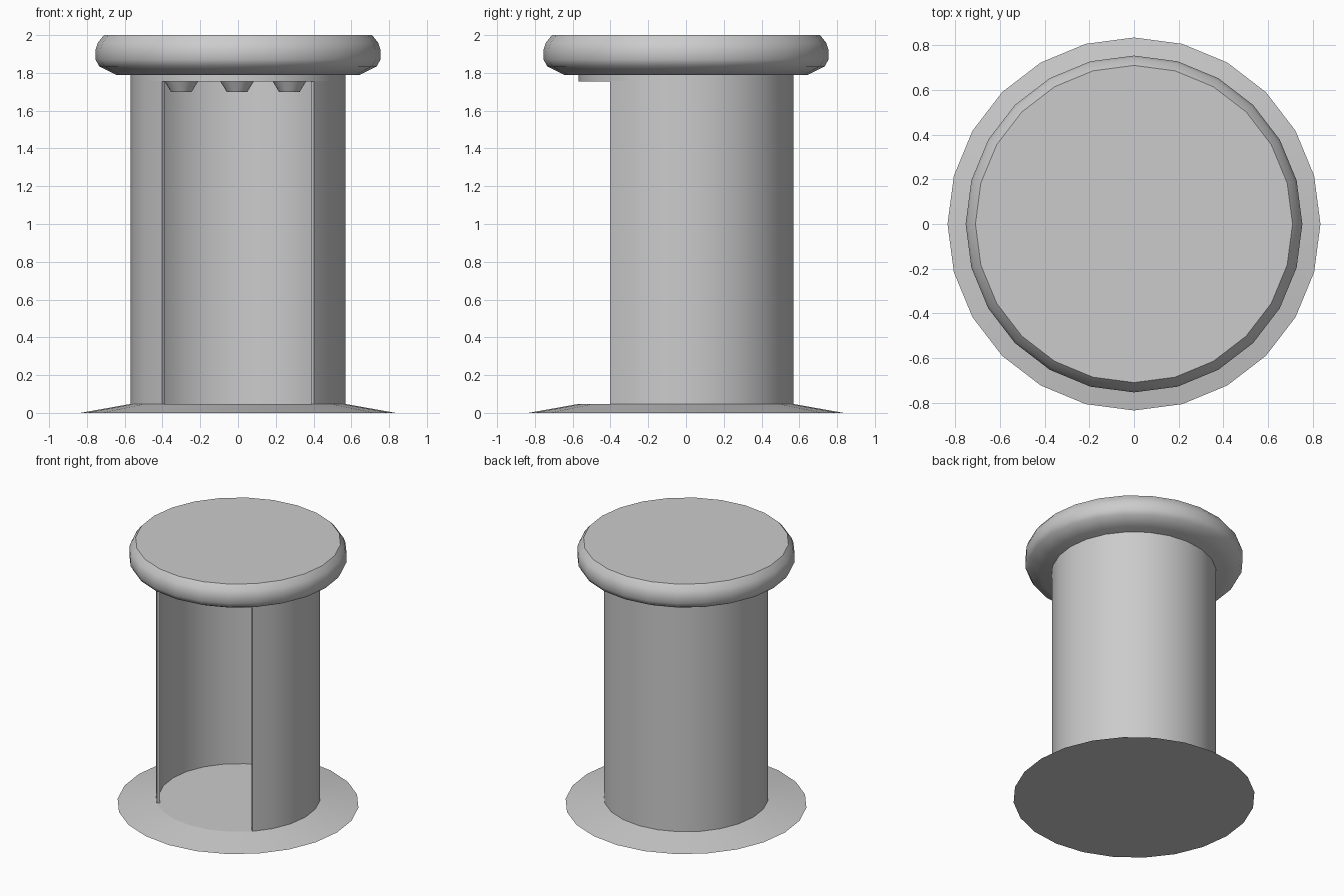
import bpy, bmesh
from math import cos, sin, radians

if "Cube" in bpy.data.objects:
    bpy.data.objects.remove(bpy.data.objects["Cube"])

SIDES = 24


def finish(name, bm, angle=40):
    bmesh.ops.recalc_face_normals(bm, faces=bm.faces)
    mesh = bpy.data.meshes.new(name)
    bm.to_mesh(mesh)
    bm.free()
    obj = bpy.data.objects.new(name, mesh)
    bpy.context.collection.objects.link(obj)
    bpy.ops.object.select_all(action='DESELECT')
    obj.select_set(True)
    bpy.context.view_layer.objects.active = obj
    bpy.ops.object.shade_smooth_by_angle(angle=radians(angle))
    return obj


def lathe(name, profile, center=(0, 0), sides=SIDES, angle=40):
    """Closed solid turned from (radius, height) pairs, capped at both ends."""
    bm = bmesh.new()
    rings = []
    for r, z in profile:
        rings.append([bm.verts.new((center[0] + r * cos(radians(360 * i / sides)),
                                    center[1] + r * sin(radians(360 * i / sides)), z))
                      for i in range(sides)])
    for a, b in zip(rings, rings[1:]):
        for i in range(sides):
            j = (i + 1) % sides
            bm.faces.new((a[i], a[j], b[j], b[i]))
    bm.faces.new(rings[0])
    bm.faces.new(rings[-1])
    return finish(name, bm, angle)


def curved_wall(name, r_in, r_out, z0, z1, start, end):
    """Thick partial cylinder, leaving the doorway open."""
    bm = bmesh.new()
    steps = round((end - start) / (360 / SIDES))
    loops = []
    for i in range(steps + 1):
        a = radians(start + (end - start) * i / steps)
        loops.append([bm.verts.new((r * cos(a), r * sin(a), z))
                      for r, z in ((r_in, z0), (r_out, z0), (r_out, z1), (r_in, z1))])
    for a, b in zip(loops, loops[1:]):
        for k in range(4):
            m = (k + 1) % 4
            bm.faces.new((a[k], a[m], b[m], b[k]))
    bm.faces.new(loops[0])
    bm.faces.new(loops[-1])
    return finish(name, bm)


# Sloped round floor plate
lathe("base_plate", [(0.835, 0), (0.57, 0.047)], angle=5)

# Cylinder wall with the quarter opening at the front
curved_wall("cabin_wall", 0.547, 0.57, 0.04, 1.757, -45, 225)

# Ceiling disc above the wall
lathe("ceiling_disc", [(0.57, 1.755), (0.57, 1.795)])

# Rounded roof cap
lathe("roof_cap", [(0.645, 1.79), (0.735, 1.835), (0.754, 1.87),
                   (0.754, 1.925), (0.742, 1.96), (0.71, 2.0)], angle=45)

# Tapered ceiling lamps
for i, pos in enumerate([(-0.30, -0.22), (0.272, -0.22), (-0.005, 0.23)]):
    lathe(f"ceiling_lamp_{i + 1}", [(0.055, 1.70), (0.09, 1.757)], pos, 16)
